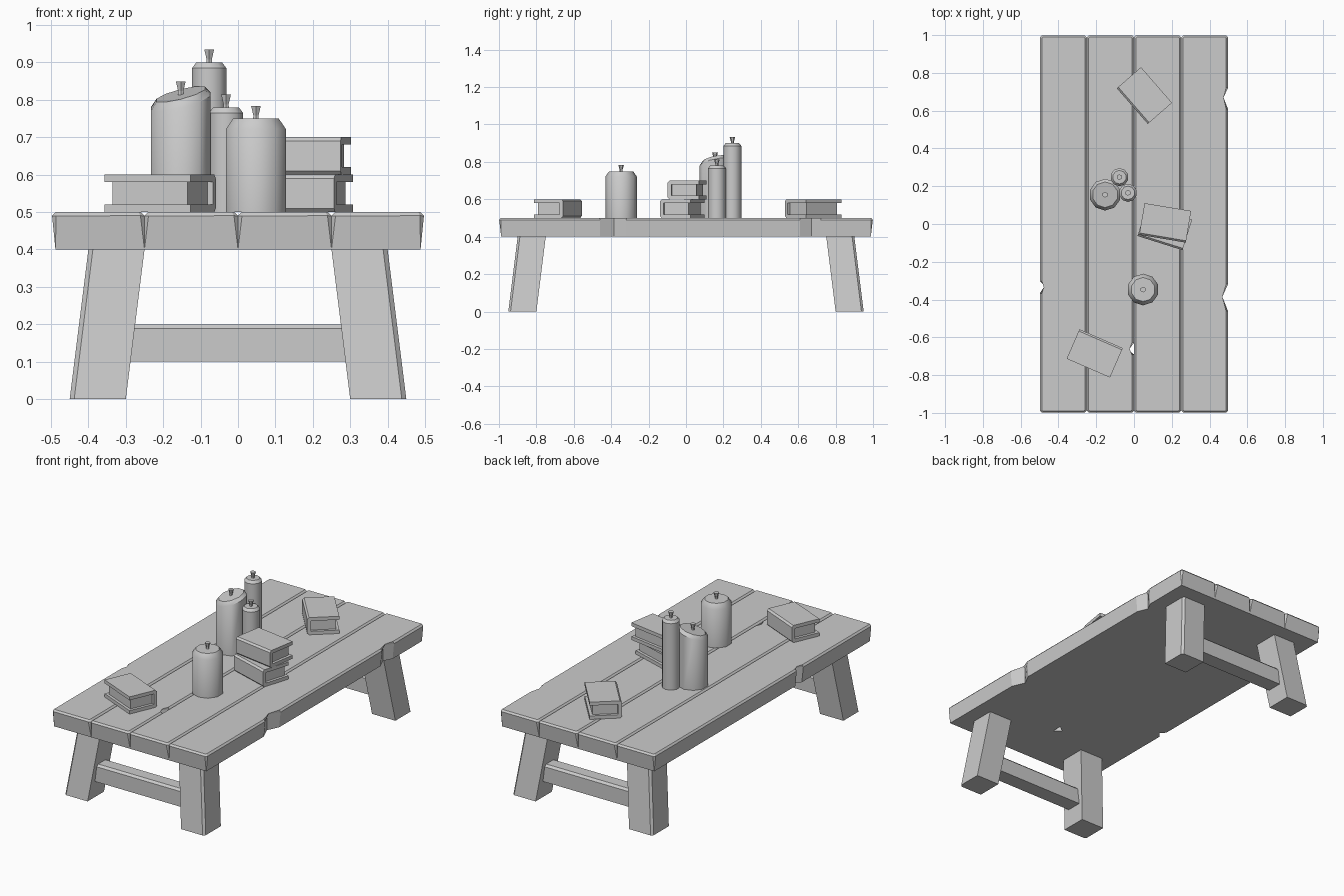
import bpy, bmesh, math
from mathutils import Matrix

if "Cube" in bpy.data.objects:
    bpy.data.objects.remove(bpy.data.objects["Cube"])


def finish(bm, name, smooth=None):
    bmesh.ops.recalc_face_normals(bm, faces=bm.faces)
    me = bpy.data.meshes.new(name)
    bm.to_mesh(me)
    bm.free()
    ob = bpy.data.objects.new(name, me)
    bpy.context.collection.objects.link(ob)
    if smooth:
        bpy.ops.object.select_all(action='DESELECT')
        ob.select_set(True)
        bpy.context.view_layer.objects.active = ob
        bpy.ops.object.shade_smooth_by_angle(angle=math.radians(smooth))
    return ob


def loft(bm, rings):
    """Skin closed rings of equal length and cap both ends; returns the top cap."""
    vs = [[bm.verts.new(p) for p in r] for r in rings]
    n = len(rings[0])
    for a, b in zip(vs, vs[1:]):
        for i in range(n):
            bm.faces.new((a[i], a[(i + 1) % n], b[(i + 1) % n], b[i]))
    bm.faces.new(vs[0][::-1])
    return bm.faces.new(vs[-1])


# Table top planks, with worn notches and corners that taper to sharp below
def plank(name, x0, x1, left=(), right=()):
    c = 0.012
    pts = [(x0, -1 + c), (x0 + c, -1), (x1 - c, -1), (x1, -1 + c)]
    for a, tip, b, d in right:
        pts += [(x1, a), (x1 - d, tip), (x1, b)]
    pts += [(x1, 1 - c), (x1 - c, 1), (x0 + c, 1), (x0, 1 - c)]
    for a, tip, b, d in left:
        pts += [(x0, b), (x0 + d, tip), (x0, a)]

    def low(x, y):
        if abs(y) > 0.98:
            x = x0 if abs(x - x0) < abs(x - x1) else x1
            y = math.copysign(0.988, y)
        return (max(-0.488, min(0.488, x)), y, 0.4)

    bm = bmesh.new()
    top = loft(bm, [[low(*p) for p in pts], [(x, y, 0.5) for x, y in pts]])
    bmesh.ops.bevel(bm, geom=list(top.edges), offset=0.01, segments=1,
                    affect='EDGES', profile=0.5)
    bmesh.ops.remove_doubles(bm, verts=bm.verts, dist=0.0003)
    finish(bm, name)


plank("plank_1", -0.498, -0.25, left=[(-0.365, -0.335, -0.305, 0.036)])
plank("plank_2", -0.25, 0, right=[(-0.69, -0.66, -0.63, 0.04)])
plank("plank_3", 0, 0.25)
plank("plank_4", 0.25, 0.498, right=[(-0.46, -0.385, -0.32, 0.042),
                                     (0.61, 0.67, 0.72, 0.036)])

# Splayed legs with a chamfered outer corner
for sy, end in ((-1, "front"), (1, "back")):
    for sx, side in ((-1, "left"), (1, "right")):
        foot = [(0.30, 0.80), (0.45, 0.80), (0.45, 0.938), (0.438, 0.95), (0.30, 0.95)]
        bm = bmesh.new()
        loft(bm, [[(sx * (x - s), sy * (y - s), z) for x, y in foot]
                  for s, z in ((0, 0), (0.05, 0.4))])
        finish(bm, f"{end}_{side}_leg")
    # Cross bar between the legs
    prof = [(0.81, 0.1), (0.90, 0.1), (0.90, 0.188), (0.888, 0.2), (0.822, 0.2), (0.81, 0.188)]
    bm = bmesh.new()
    loft(bm, [[(x, sy * y, z) for y, z in prof] for x in (-0.31, 0.31)])
    finish(bm, f"{end}_cross_bar")


# Books: C-shaped cover with spine on local -y, and an inset page block
def book(name, x, y, z, angle, L=0.25, D=0.17, H=0.1):
    h, t, c = D / 2, 0.02, 0.01
    cover = [(h, 0), (h, t), (-h + t, t), (-h + t, H - t), (h, H - t), (h, H),
             (-h + c, H), (-h, H - c), (-h, c), (-h + c, 0)]
    pages = [(-h + t, t), (h - 0.016, t), (h - 0.016, H - t), (-h + t, H - t)]
    m = Matrix.Translation((x, y, z)) @ Matrix.Rotation(math.radians(angle), 4, 'Z')
    for part, prof, half in (("cover", cover, L / 2), ("pages", pages, L / 2 - 0.016)):
        bm = bmesh.new()
        loft(bm, [[(px, py, pz) for py, pz in prof] for px in (-half, half)])
        finish(bm, f"{name}_{part}").matrix_world = m


book("front_book", -0.208, -0.685, 0.5, 156.5)
book("back_book", 0.055, 0.68, 0.5, -49)
book("stack_lower_book", 0.163, -0.02, 0.5, -17.5)
book("stack_upper_book", 0.165, 0.006, 0.6, -9.5)


# Candles with a sloped shoulder, optional slanted top, and a flared wick
def candle(name, x, y, r, top, drop=0.028, inset=0.02, tilt=(0, 0), sides=10):
    def ring(rad, z, n, slope=(0, 0)):
        out = []
        for i in range(n):
            a = 2 * math.pi * (i + 0.5) / n
            dx, dy = rad * math.cos(a), rad * math.sin(a)
            out.append((x + dx, y + dy, z + slope[0] * dx + slope[1] * dy))
        return out

    bm = bmesh.new()
    loft(bm, [ring(r, 0.5, sides), ring(r, top - drop, sides, tilt),
              ring(r - inset, top, sides, tilt)])
    finish(bm, name, 37)
    bm = bmesh.new()
    loft(bm, [ring(0.009, top - 0.005, 6), ring(0.008, top + 0.008, 6),
              ring(0.015, top + 0.034, 6)])
    finish(bm, name + "_wick")


candle("front_candle", 0.048, -0.347, 0.084, 0.75)
candle("slanted_candle", -0.153, 0.155, 0.084, 0.815, 0.02, 0.016, (0.25, 0.2))
candle("tall_candle", -0.077, 0.248, 0.048, 0.90, 0.015, 0.012)
candle("small_candle", -0.032, 0.165, 0.048, 0.78, 0.015, 0.012)
